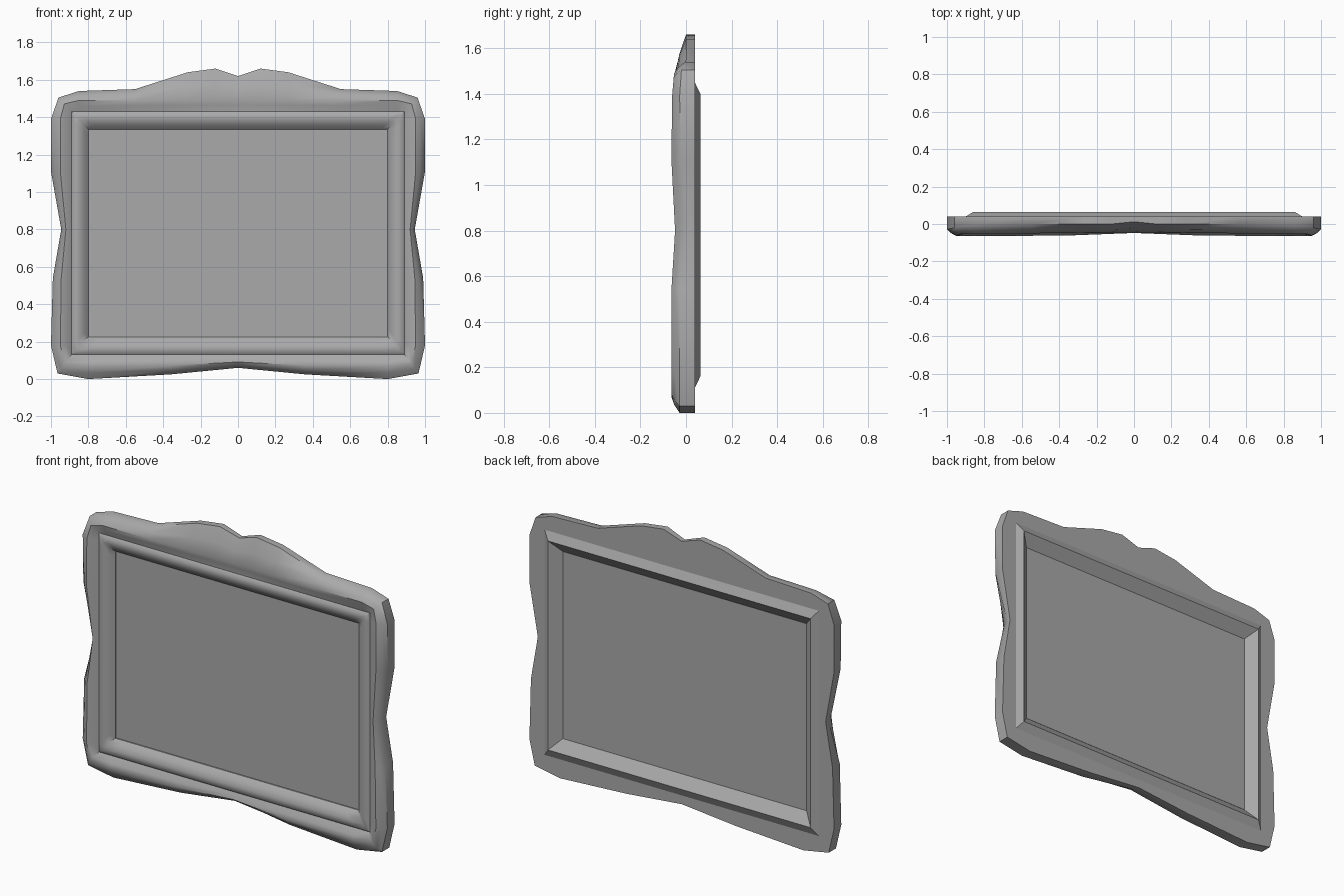
import bpy, bmesh, math
from mathutils import Vector

if "Cube" in bpy.data.objects:
    bpy.data.objects.remove(bpy.data.objects["Cube"])

# Right half of the wavy outline, top to bottom: x, z, rim front y, ridge y
HALF = [
    (0.00, 1.62, 0.012, -0.045), (0.12, 1.66, 0.000, -0.045),
    (0.27, 1.64, 0.000, -0.047), (0.55, 1.55, 0.000, -0.050),
    (0.85, 1.54, -0.005, -0.052), (0.96, 1.505, -0.020, -0.054),
    (1.00, 1.39, -0.028, -0.061), (1.00, 1.11, -0.022, -0.064),
    (0.945, 0.80, 0.014, -0.048), (0.99, 0.54, -0.028, -0.064),
    (1.00, 0.18, -0.028, -0.064), (0.965, 0.03, -0.028, -0.064),
    (0.80, 0.00, -0.028, -0.064), (0.36, 0.025, -0.022, -0.062),
    (0.00, 0.06, 0.005, -0.048),
]
OUTLINE = HALF + [(-x, z, a, b) for x, z, a, b in reversed(HALF[1:-1])]
CZ = 0.78            # height of the picture centre
W, H = 0.89, 0.65    # half size of the groove rectangle

grey = bpy.data.materials.new("dark_grey")
grey.diffuse_color = (0.4, 0.4, 0.4, 1)
grey.use_nodes = True
grey.node_tree.nodes["Principled BSDF"].inputs["Base Color"].default_value = grey.diffuse_color


def on_rect(p, w, h):
    """Pull an outline point onto a mitred rectangle."""
    u = max(-W, min(W, p[0])) / W
    v = max(-H, min(H, p[1] - CZ)) / H
    return Vector((u * w, v * h + CZ))


def rect_ring(w, h, y):
    return [(q.x, y, q.y) for q in (on_rect(p, w, h) for p in OUTLINE)]


def swell_ring(t, cap, lift):
    """Ring between the groove and the outline, at most cap away from the groove."""
    ring = []
    for p in OUTLINE:
        q = on_rect(p, W, H)
        d = (Vector(p[:2]) - q) * t
        d *= min(1, cap / d.length)
        ring.append(((q + d).x, p[3] + lift, (q + d).y))
    return ring


def blend_ring(a, b, t, ty):
    """Ring between two others, with its own blend in depth."""
    return [(p[0] + (q[0] - p[0]) * t, p[1] + (q[1] - p[1]) * ty,
             p[2] + (q[2] - p[2]) * t) for p, q in zip(a, b)]


def add_object(name, bm, smooth):
    bmesh.ops.recalc_face_normals(bm, faces=bm.faces)
    me = bpy.data.meshes.new(name)
    bm.to_mesh(me)
    bm.free()
    me.materials.append(grey)
    ob = bpy.data.objects.new(name, me)
    bpy.context.collection.objects.link(ob)
    if smooth:
        bpy.context.view_layer.objects.active = ob
        ob.select_set(True)
        bpy.ops.object.shade_smooth_by_angle(angle=math.radians(42), keep_sharp_edges=True)
        ob.select_set(False)
    return ob


# Frame moulding: rings from the front opening, over the rim, to the back opening
ridge = swell_ring(0.55, 0.06, 0)
rim = [(p[0], p[2], p[1]) for p in OUTLINE]
rings = [
    rect_ring(0.80, 0.555, 0.012),
    rect_ring(0.80, 0.555, -0.008),
    rect_ring(0.822, 0.578, -0.032),
    rect_ring(0.850, 0.608, -0.047),
    rect_ring(0.875, 0.634, -0.046),
    rect_ring(W, H, -0.034),
    swell_ring(0.28, 0.035, 0.008),
    ridge,
    blend_ring(ridge, rim, 0.5, 0.35),
    rim,
    [(p[0], 0.040, p[1]) for p in OUTLINE],
    rect_ring(0.90, 0.668, 0.040),
    rect_ring(0.862, 0.62, 0.063),
    rect_ring(0.80, 0.555, 0.012),
]
bm = bmesh.new()
loops = [[bm.verts.new(c) for c in ring] for ring in rings]
n = len(OUTLINE)
for a, b in zip(loops, loops[1:]):
    for i in range(n):
        j = (i + 1) % n
        bm.faces.new((a[i], a[j], b[j], b[i]))
# Crisp edges: groove, back rim, back bevel and its mitres
for k in (5, 10, 11, 12):
    for i in range(n):
        bm.edges.get((loops[k][i], loops[k][(i + 1) % n])).smooth = False
for i in (5, 11, n - 11, n - 5):
    bm.edges.get((loops[11][i], loops[12][i])).smooth = False
bmesh.ops.remove_doubles(bm, verts=bm.verts, dist=0.0005)
add_object("frame", bm, True)

# Flat picture panel filling the opening
bm = bmesh.new()
bmesh.ops.create_cube(bm, size=1)
bmesh.ops.scale(bm, vec=(1.60, 0.014, 1.11), verts=bm.verts)
panel = add_object("picture_panel", bm, False)
panel.location = (0, 0.006, CZ)
